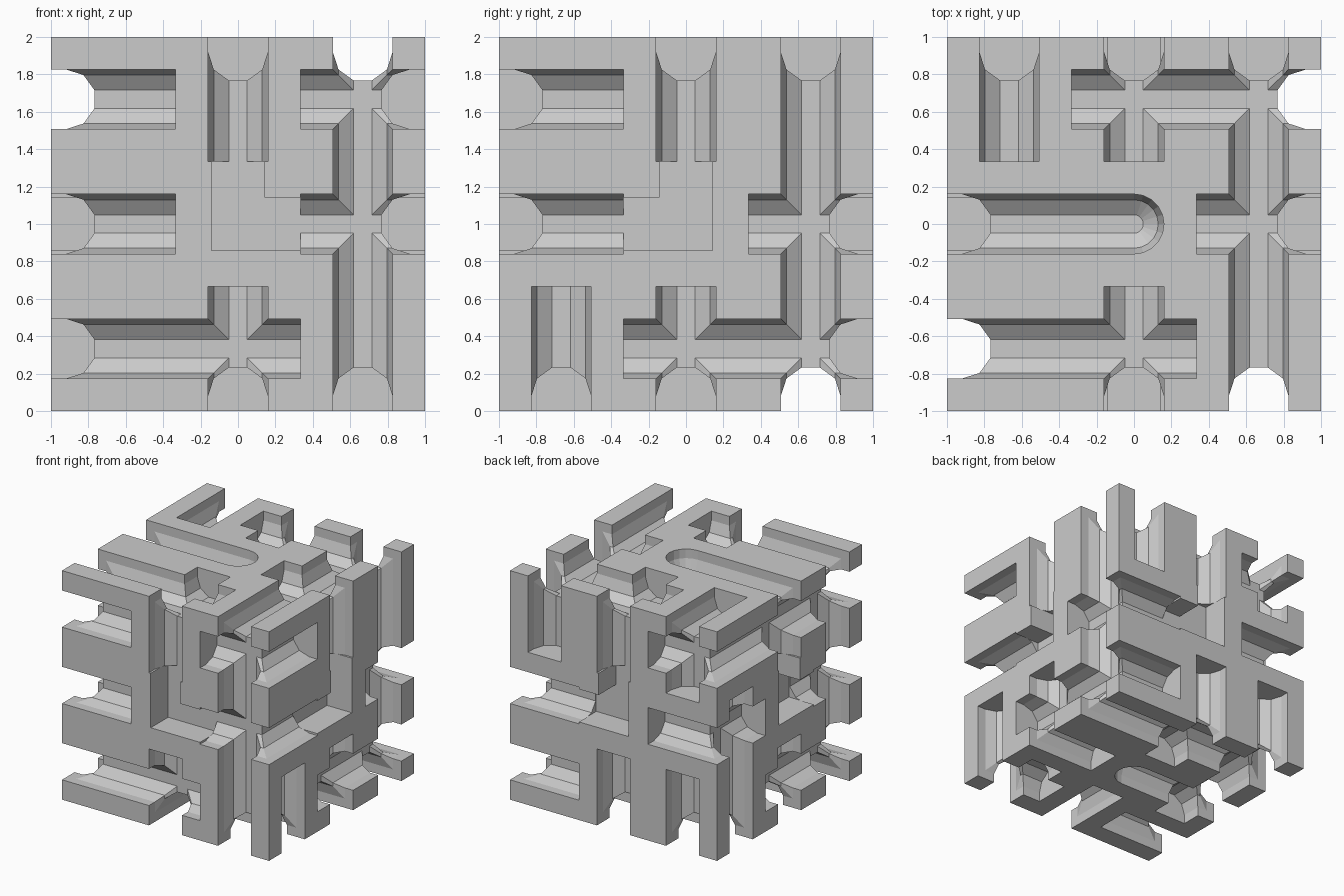
import bpy, bmesh
from math import sin, cos, pi
from mathutils import Vector

if "Cube" in bpy.data.objects:
    bpy.data.objects.remove(bpy.data.objects["Cube"])

X, Y, Z = Vector((1, 0, 0)), Vector((0, 1, 0)), Vector((0, 0, 1))
MID = Vector((0, 0, 1))
CELL, R, SINK, SLOT, SLOT_DEPTH = 2 / 3, 0.16, 0.08, 0.143, 0.24

# half-decagon groove section: (sideways offset, height above face)
PROFILE = [(-R, 0.06)] + [(-R * cos(k * pi / 5), -SINK - R * sin(k * pi / 5))
                          for k in range(6)] + [(R, 0.06)]

# per face: axes (right, up, outward), grooves along right and up as
# (line, start, end) with ends in thirds, and the feature in the middle cell
FACES = {
    "front": (X, Z, -Y,
              [(1, -3, -1), (1, 1, 3), (0, -3, -1), (0, 1, 3), (-1, -3, 1)],
              [(0, 1, 3), (0, -3, -1), (1, -3, 3)], 1),
    "right": (Y, Z, X,
              [(1, -3, -1), (0, -3, -1), (0, 1, 3), (-1, -1, 3)],
              [(-1, -3, -1), (0, 1, 3), (0, -3, -1), (1, -3, 3)], -1),
    "back": (-X, Z, Y,
             [(1, 1, 3), (0, -3, -1), (0, 1, 3), (-1, -3, -1)],
             [(-1, 1, 3), (0, 1, 3), (0, -3, -1), (1, 1, 3), (1, -3, -1)], -1),
    "left": (-Y, Z, -X,
             [(1, -3, 3), (0, -3, -1), (0, 1, 3), (-1, -1, 3)],
             [(-1, -3, 1), (0, 1, 3), (0, -3, -1), (1, -3, 3)], 1),
    "top": (X, Y, Z,
            [(1, -1, 3), (0, 1, 3), (-1, -3, 1)],
            [(-1, 1, 3), (0, 1, 3), (0, -3, -1), (1, -3, 3)], 0),
    "bottom": (X, Y, -Z,
               [(1, -3, 3), (0, 1, 3), (-1, -3, -1), (-1, 1, 3)],
               [(-1, -1, 3), (0, 1, 3), (0, -3, -1), (1, -3, -1)], 0),
}


def hull_object(name, points):
    bm = bmesh.new()
    for p in points:
        bm.verts.new(p)
    res = bmesh.ops.convex_hull(bm, input=bm.verts[:])
    loose = [v for v in bm.verts if not v.link_faces]
    bmesh.ops.delete(bm, geom=loose, context='VERTS')
    bmesh.ops.dissolve_limit(bm, angle_limit=0.002, verts=bm.verts[:], edges=bm.edges[:])
    bmesh.ops.recalc_face_normals(bm, faces=bm.faces[:])
    mesh = bpy.data.meshes.new(name)
    bm.to_mesh(mesh)
    bm.free()
    ob = bpy.data.objects.new(name, mesh)
    bpy.context.collection.objects.link(ob)
    return ob


def box_points(origin, u, v, n, u0, u1, v0, v1, n0, n1):
    return [origin + u * a + v * b + n * c for a in (u0, u1) for b in (v0, v1) for c in (n0, n1)]


def end_pos(e):
    return e * 1.06 / 3 if abs(e) == 3 else e / 3


# solid cube
cube = hull_object("maze_cube", box_points(MID, X, Y, Z, -1, 1, -1, 1, -1, 1))


def carve(points):
    cutter = hull_object("groove_cutter", points)
    cutter.hide_render = True
    mod = cube.modifiers.new("carve", 'BOOLEAN')
    mod.operation = 'DIFFERENCE'
    mod.solver = 'EXACT'
    mod.object = cutter
    bpy.context.view_layer.objects.active = cube
    bpy.ops.object.modifier_apply(modifier=mod.name)
    bpy.data.objects.remove(cutter)


def groove(origin, along, across, n, line, start, end):
    carve([origin + along * end_pos(e) + across * (line * CELL + s) + n * h
           for e in (start, end) for s, h in PROFILE])


for u, v, n, rows, columns, turn in FACES.values():
    origin = MID + n
    # straight grooves
    for line, a, b in rows:
        groove(origin, u, v, n, line, a, b)
    for line, a, b in columns:
        groove(origin, v, u, n, line, a, b)
    if turn:
        # square-cut bend in the middle cell
        carve(box_points(origin, u, v, n, -SLOT, SLOT, -SLOT, 0.335, -SLOT_DEPTH, 0.06))
        carve(box_points(origin, u, v, n, -SLOT * turn, 0.335 * turn,
                         -SLOT, SLOT, -SLOT_DEPTH, 0.06))
    else:
        # start and finish groove with a rounded end
        pts = [origin - u * 1.06 + v * s + n * h for s, h in PROFILE]
        pts += [origin + u * (abs(s) * cos(t * pi / 10)) + v * (abs(s) * sin(t * pi / 10)) + n * h
                for s, h in PROFILE[:4] for t in range(-5, 6)]
        carve(pts)
